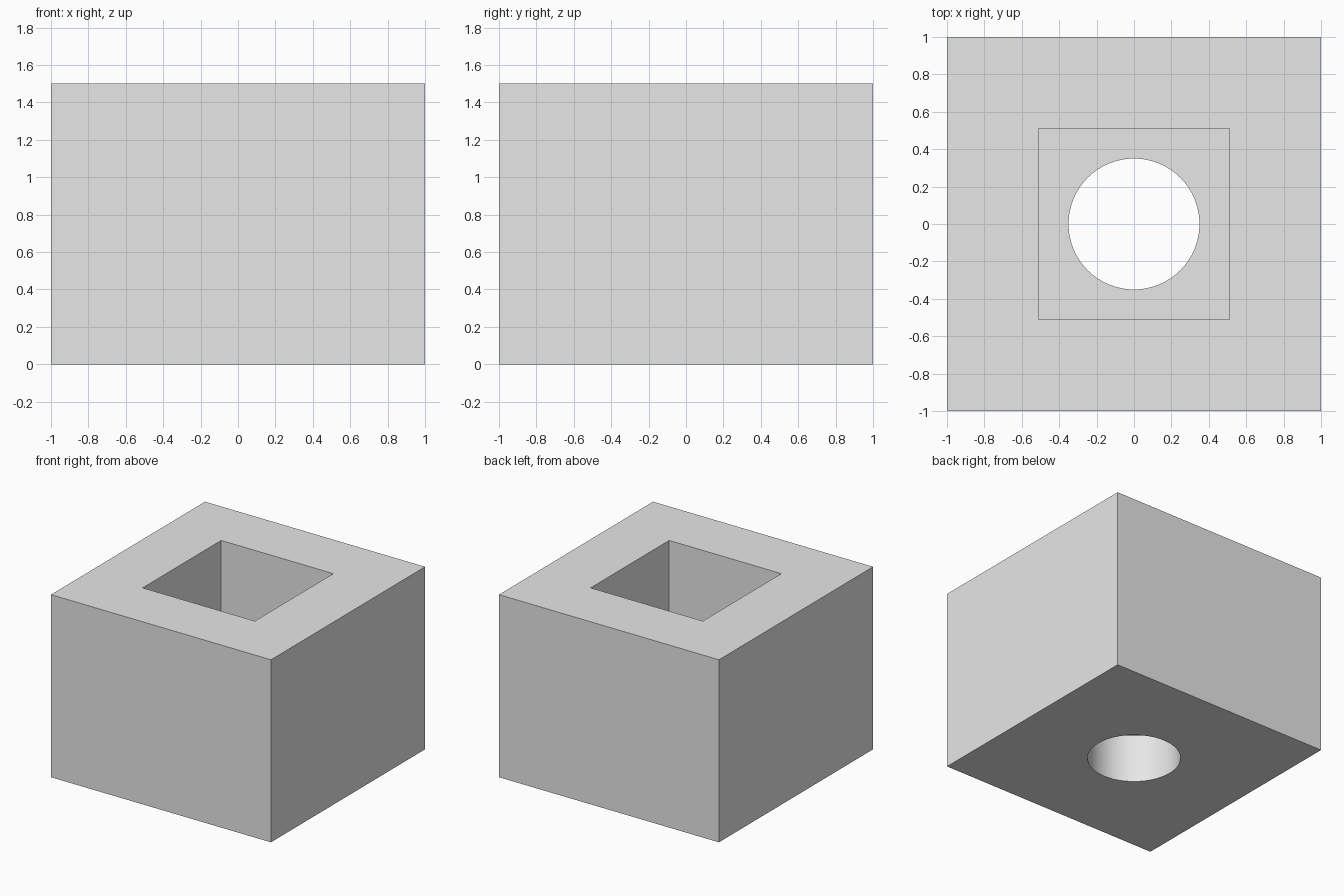
import bpy
import bmesh

SIDE, HEIGHT = 2.0, 1.5
POCKET, FLOOR = 1.02, 0.4
HOLE_RADIUS = 0.35

# Default object
cube = bpy.data.objects.get("Cube")
if cube:
    bpy.data.objects.remove(cube, do_unlink=True)

# Plain grey
grey = bpy.data.materials.new("plain_grey")
grey.use_nodes = True
colour = (0.8, 0.8, 0.8, 1.0)
grey.diffuse_color = colour
grey.node_tree.nodes["Principled BSDF"].inputs["Base Color"].default_value = colour


def box(name, width, bottom, top):
    bpy.ops.mesh.primitive_cube_add(size=1, location=(0, 0, (bottom + top) / 2))
    obj = bpy.context.object
    obj.name = name
    obj.scale = (width, width, top - bottom)
    bpy.ops.object.transform_apply(location=True, rotation=False, scale=True)
    return obj


# Solid block, square pocket from the top, round hole through the floor
block = box("block", SIDE, 0, HEIGHT)
pocket = box("pocket_cutter", POCKET, FLOOR, HEIGHT + 0.2)
bpy.ops.mesh.primitive_cylinder_add(vertices=96, radius=HOLE_RADIUS, depth=1, location=(0, 0, 0.2))
hole = bpy.context.object
hole.name = "hole_cutter"

for cutter in (pocket, hole):
    cutter.hide_render = True
    cut = block.modifiers.new(cutter.name, "BOOLEAN")
    cut.operation = "DIFFERENCE"
    cut.solver = "EXACT"
    cut.object = cutter

# Apply the cuts and drop the cutters
bpy.ops.object.select_all(action="DESELECT")
block.select_set(True)
bpy.context.view_layer.objects.active = block
for modifier in list(block.modifiers):
    bpy.ops.object.modifier_apply(modifier=modifier.name)
for cutter in (pocket, hole):
    bpy.data.objects.remove(cutter, do_unlink=True)

# Material, and a smooth round hole with sharp edges
block.data.materials.clear()
block.data.materials.append(grey)
bpy.ops.object.shade_smooth_by_angle(angle=0.5)
